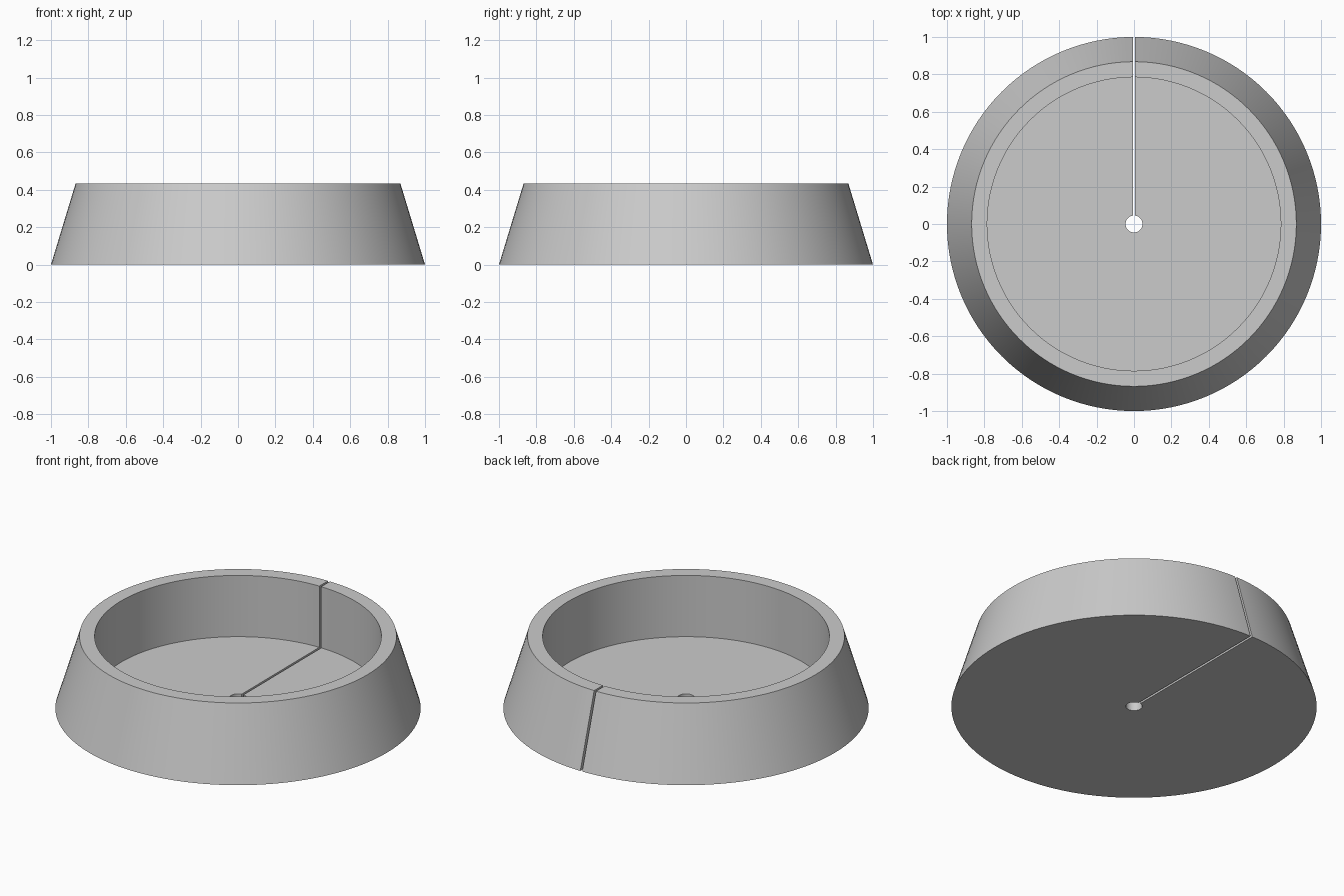
import bpy, bmesh, math
from mathutils import Vector

if "Cube" in bpy.data.objects:
    bpy.data.objects.remove(bpy.data.objects["Cube"])

SEGMENTS = 128
HEIGHT = 0.435
FLOOR = 0.065
SLOT = 0.013

# Closed cross-section (radius, height): underside, sloped wall, rim, inner wall, floor, centre hole
PROFILE = [(0.045, 0), (1, 0), (0.868, HEIGHT), (0.785, HEIGHT), (0.785, FLOOR), (0.045, FLOOR)]

grey = bpy.data.materials.new("plain_grey")
grey.diffuse_color = (0.6, 0.6, 0.6, 1)
grey.use_nodes = True
grey.node_tree.nodes["Principled BSDF"].inputs["Base Color"].default_value = grey.diffuse_color


def make_object(name, bm):
    bmesh.ops.recalc_face_normals(bm, faces=bm.faces)
    mesh = bpy.data.meshes.new(name)
    bm.to_mesh(mesh)
    bm.free()
    mesh.materials.append(grey)
    obj = bpy.data.objects.new(name, mesh)
    bpy.context.collection.objects.link(obj)
    return obj


# Round dish, turned from the cross-section
bm = bmesh.new()
rings = []
for i in range(SEGMENTS):
    a = 2 * math.pi * i / SEGMENTS
    rings.append([bm.verts.new((r * math.cos(a), r * math.sin(a), z)) for r, z in PROFILE])
n = len(PROFILE)
for i in range(SEGMENTS):
    here, there = rings[i], rings[(i + 1) % SEGMENTS]
    for j in range(n):
        k = (j + 1) % n
        bm.faces.new((here[j], there[j], there[k], here[k]))
dish = make_object("dish", bm)

# Narrow slot from the centre hole out through the back wall
bm = bmesh.new()
bmesh.ops.create_cube(bm, size=1)
bmesh.ops.scale(bm, vec=Vector((SLOT, 1.2, 1)), verts=bm.verts)
bmesh.ops.translate(bm, vec=Vector((0, 0.6, 0.2)), verts=bm.verts)
cutter = make_object("slot_cutter", bm)
cutter.hide_render = True

cut = dish.modifiers.new("slot", "BOOLEAN")
cut.operation = "DIFFERENCE"
cut.solver = "EXACT"
cut.object = cutter

bpy.ops.object.select_all(action="DESELECT")
dish.select_set(True)
bpy.context.view_layer.objects.active = dish
bpy.ops.object.modifier_apply(modifier=cut.name)
bpy.data.objects.remove(cutter)

# Smooth round walls with crisp rims
bpy.ops.object.shade_smooth_by_angle(angle=math.radians(30))
